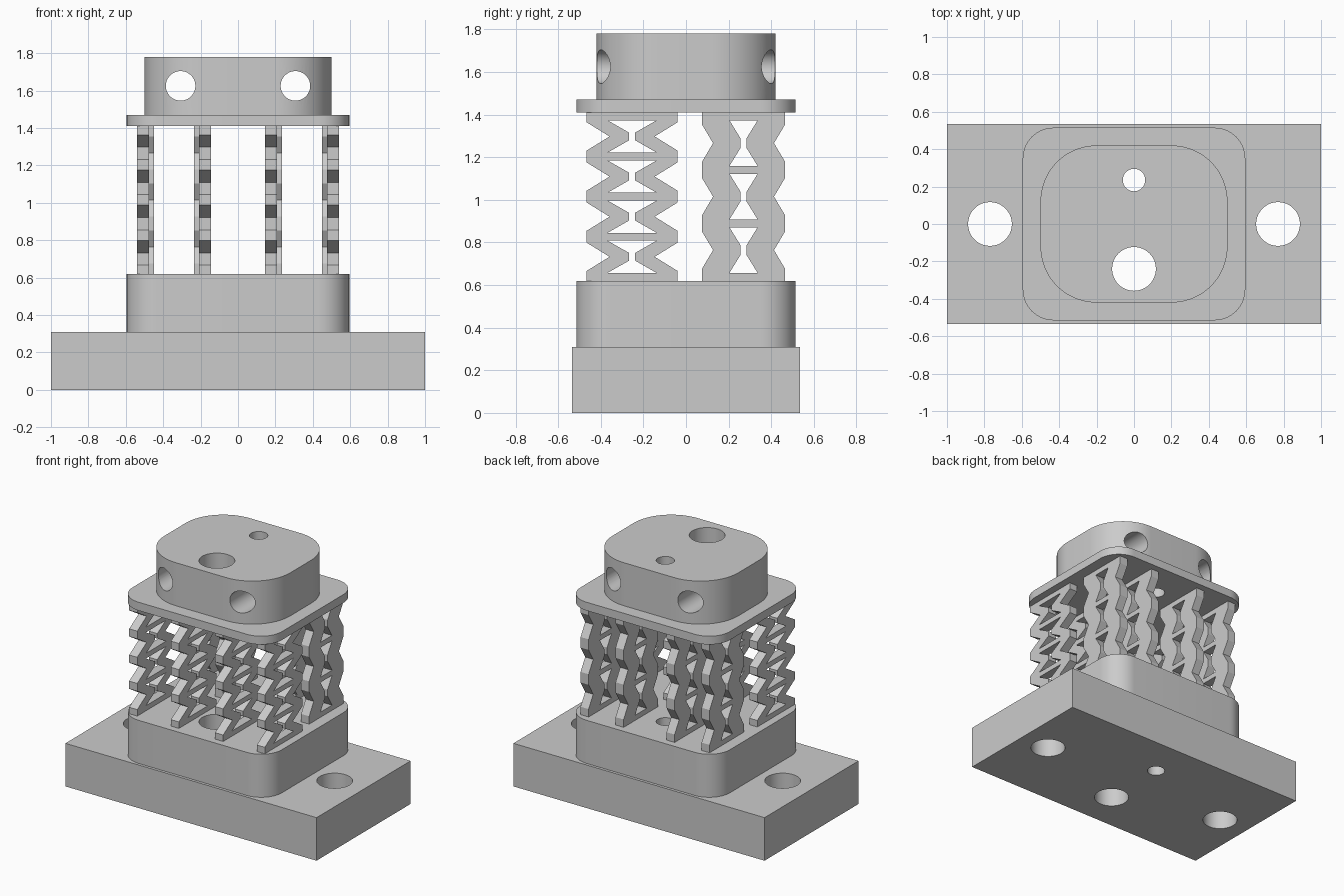
import bpy
from math import sin, cos, pi, radians
from mathutils import Matrix

if "Cube" in bpy.data.objects:
    bpy.data.objects.remove(bpy.data.objects["Cube"], do_unlink=True)

grey = bpy.data.materials.new("plain_grey")
grey.use_nodes = True
colour = (0.6, 0.6, 0.6, 1)
grey.diffuse_color = colour
grey.node_tree.nodes["Principled BSDF"].inputs["Base Color"].default_value = colour


def circle(x, y, r, n=48):
    return [(x + r * cos(2 * pi * i / n), y + r * sin(2 * pi * i / n)) for i in range(n)]


def rounded_rect(hx, hy, r, n=14):
    pts = []
    for k, (sx, sy) in enumerate([(1, 1), (-1, 1), (-1, -1), (1, -1)]):
        for i in range(n + 1):
            a = pi / 2 * (k + i / n)
            pts.append((sx * (hx - r) + r * cos(a), sy * (hy - r) + r * sin(a)))
    return pts


def extrude(name, loops, thickness, matrix):
    """Fill the first loop, leave the others as holes, and give it thickness."""
    curve = bpy.data.curves.new(name, "CURVE")
    curve.dimensions = "2D"
    curve.fill_mode = "BOTH"
    curve.extrude = thickness / 2
    for loop in loops:
        spline = curve.splines.new("POLY")
        spline.points.add(len(loop) - 1)
        for point, (u, v) in zip(spline.points, loop):
            point.co = (u, v, 0, 1)
        spline.use_cyclic_u = True
    obj = bpy.data.objects.new(name, curve)
    bpy.context.collection.objects.link(obj)
    bpy.ops.object.select_all(action="DESELECT")
    obj.select_set(True)
    bpy.context.view_layer.objects.active = obj
    bpy.ops.object.convert(target="MESH")
    obj = bpy.context.object
    obj.name = name
    # Weld the rims, then place and shade the part
    bpy.ops.object.mode_set(mode="EDIT")
    bpy.ops.mesh.select_all(action="SELECT")
    bpy.ops.mesh.remove_doubles(threshold=0.0002)
    bpy.ops.mesh.normals_make_consistent(inside=False)
    bpy.ops.object.mode_set(mode="OBJECT")
    obj.data.transform(matrix)
    obj.data.materials.clear()
    obj.data.materials.append(grey)
    bpy.ops.object.shade_smooth_by_angle(angle=radians(30))
    return obj


def plate(name, outline, holes, z0, z1):
    return extrude(name, [outline] + holes, z1 - z0, Matrix.Translation((0, 0, (z0 + z1) / 2)))


# Solid plates, all pierced by the same two vertical holes
bores = [circle(0, -0.24, 0.117), circle(0, 0.235, 0.06)]
bolt_holes = [circle(s * 0.77, 0, 0.117) for s in (-1, 1)]
base_outline = [(-1, -0.535), (1, -0.535), (1, 0.535), (-1, 0.535)]
plate("base_plate", base_outline, bores + bolt_holes, 0, 0.31)
plate("plinth", rounded_rect(0.595, 0.515, 0.165), bores, 0.31, 0.62)
plate("flange", rounded_rect(0.595, 0.515, 0.165), bores, 1.41, 1.47)
cap = plate("cap", rounded_rect(0.5, 0.42, 0.3, 20), bores, 1.47, 1.78)

# Two cross holes run through the cap from front to back
for side, x in (("right", -0.307), ("left", 0.307)):
    matrix = Matrix.Translation((x, 0, 1.625)) @ Matrix.Rotation(pi / 2, 4, "X")
    cutter = extrude(side + "_hole_cutter", [circle(0, 0, 0.079)], 1.2, matrix)
    cutter.hide_render = True
    cutter.hide_viewport = True
    cut = cap.modifiers.new(side + "_hole", "BOOLEAN")
    cut.operation = "DIFFERENCE"
    cut.solver = "EXACT"
    cut.object = cutter
bpy.context.view_layer.objects.active = cap
bpy.ops.object.select_all(action="DESELECT")
cap.select_set(True)
for name in [m.name for m in cap.modifiers if m.type == "BOOLEAN"]:
    bpy.ops.object.modifier_apply(modifier=name)
for obj in [o for o in bpy.data.objects if o.name.endswith("_hole_cutter")]:
    bpy.data.objects.remove(obj, do_unlink=True)
bpy.ops.object.shade_smooth_by_angle(angle=radians(30))


# Lattice springs: zigzag sides joined by thin bars, drawn in the y-z plane
BOTTOM, TOP, BAR = 0.62, 1.41, 0.037


def lattice(name, x, y, cells, wide, waist, wide_in, waist_in, tip, tip_in):
    pitch = (TOP - BOTTOM - BAR) / cells
    bars = [BOTTOM + BAR / 2 + i * pitch for i in range(cells + 1)]
    side = []
    for z in bars:
        side += [(wide, max(BOTTOM, z - tip)), (wide, min(TOP, z + tip)), (waist, z + pitch / 2)]
    side.pop()
    loops = [side]
    for z in bars[:-1]:
        mid = z + pitch / 2
        loops.append([(wide_in, z + BAR / 2), (waist_in, mid - tip_in),
                      (waist_in, mid + tip_in), (wide_in, z + pitch - BAR / 2)])
    loops = [half + [(-u, v) for u, v in reversed(half)] for half in loops]
    to_yz = Matrix(((0, 0, 1, x), (1, 0, 0, y), (0, 1, 0, 0), (0, 0, 0, 1)))
    extrude(name, loops, 0.064, to_yz)


for s, side in ((-1, "right"), (1, "left")):
    for place, front_x, back_x in (("outer", 0.508, 0.482), ("inner", 0.176, 0.203)):
        lattice(f"{side}_{place}_front_spring", s * front_x, -0.253, 4,
                0.213, 0.106, 0.115, 0.014, 0.028, 0.018)
        lattice(f"{side}_{place}_back_spring", s * back_x, 0.27, 3,
                0.195, 0.143, 0.066, 0.015, 0.038, 0.024)
